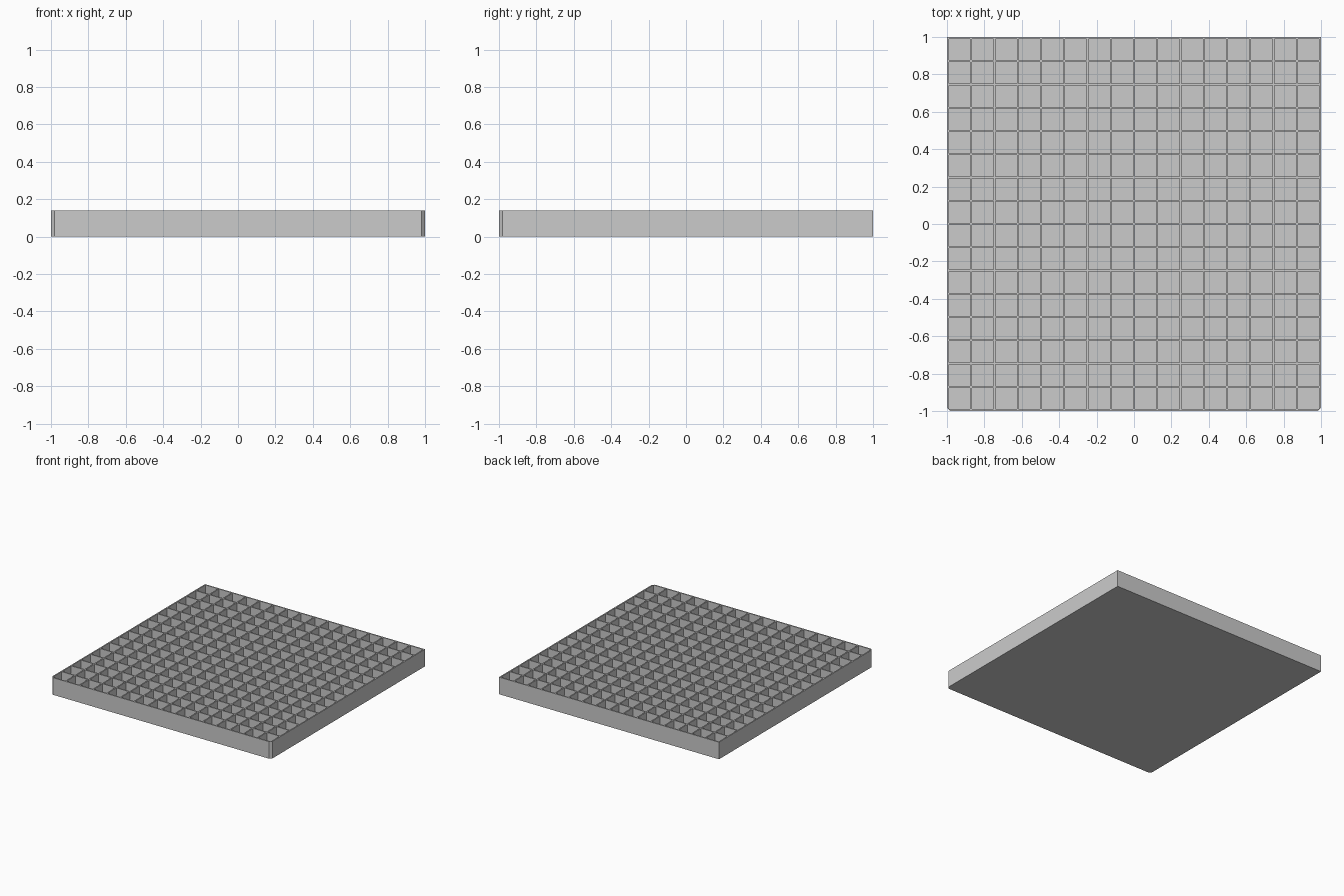
import bpy
import bmesh
from mathutils import Vector

default_cube = bpy.data.objects.get("Cube")
if default_cube:
    bpy.data.objects.remove(default_cube)

CELLS = 16          # compartments per side
WALL = 0.01         # divider and rim thickness
HEIGHT = 0.14
FLOOR = 0.012
CHAMFER = 0.018
PITCH = (2 - WALL) / CELLS

grey = bpy.data.materials.new("plain_grey")
grey.use_nodes = True
colour = (0.6, 0.6, 0.6, 1)
grey.diffuse_color = colour
grey.node_tree.nodes["Principled BSDF"].inputs["Base Color"].default_value = colour

# Top lattice: alternating walls and cell openings
lines = []
for i in range(CELLS + 1):
    start = -1 + i * PITCH
    lines += [start, start + WALL]

bm = bmesh.new()
grid = [[bm.verts.new((x, y, HEIGHT)) for x in lines] for y in lines]
for low, high in zip(grid, grid[1:]):
    for a, b, c, d in zip(low, low[1:], high[1:], high):
        bm.faces.new((a, b, c, d))

# Chamfer the two front corners
for side in (-1, 1):
    bmesh.ops.bisect_plane(
        bm, geom=bm.verts[:] + bm.edges[:] + bm.faces[:], dist=1e-6,
        plane_co=Vector((side * (1 - CHAMFER), -1, HEIGHT)),
        plane_no=Vector((side, -1, 0)), clear_outer=True)

# Outer walls and underside
rim = [e for e in bm.edges if e.is_boundary]
skirt = bmesh.ops.extrude_edge_only(bm, edges=rim)["geom"]
for v in skirt:
    if isinstance(v, bmesh.types.BMVert):
        v.co.z = 0
bmesh.ops.holes_fill(bm, edges=[e for e in bm.edges if e.is_boundary], sides=0)

# Sink the square compartments
opening = (PITCH - WALL) ** 2
openings = [f for f in bm.faces
            if min(v.co.z for v in f.verts) > HEIGHT / 2
            and abs(f.calc_area() - opening) < opening * 0.1]
floors = bmesh.ops.extrude_discrete_faces(bm, faces=openings)["faces"]
for f in floors:
    for v in f.verts:
        v.co.z = FLOOR

bmesh.ops.recalc_face_normals(bm, faces=bm.faces[:])
mesh = bpy.data.meshes.new("compartment_tray")
bm.to_mesh(mesh)
bm.free()
mesh.materials.append(grey)
tray = bpy.data.objects.new("compartment_tray", mesh)
bpy.context.collection.objects.link(tray)
